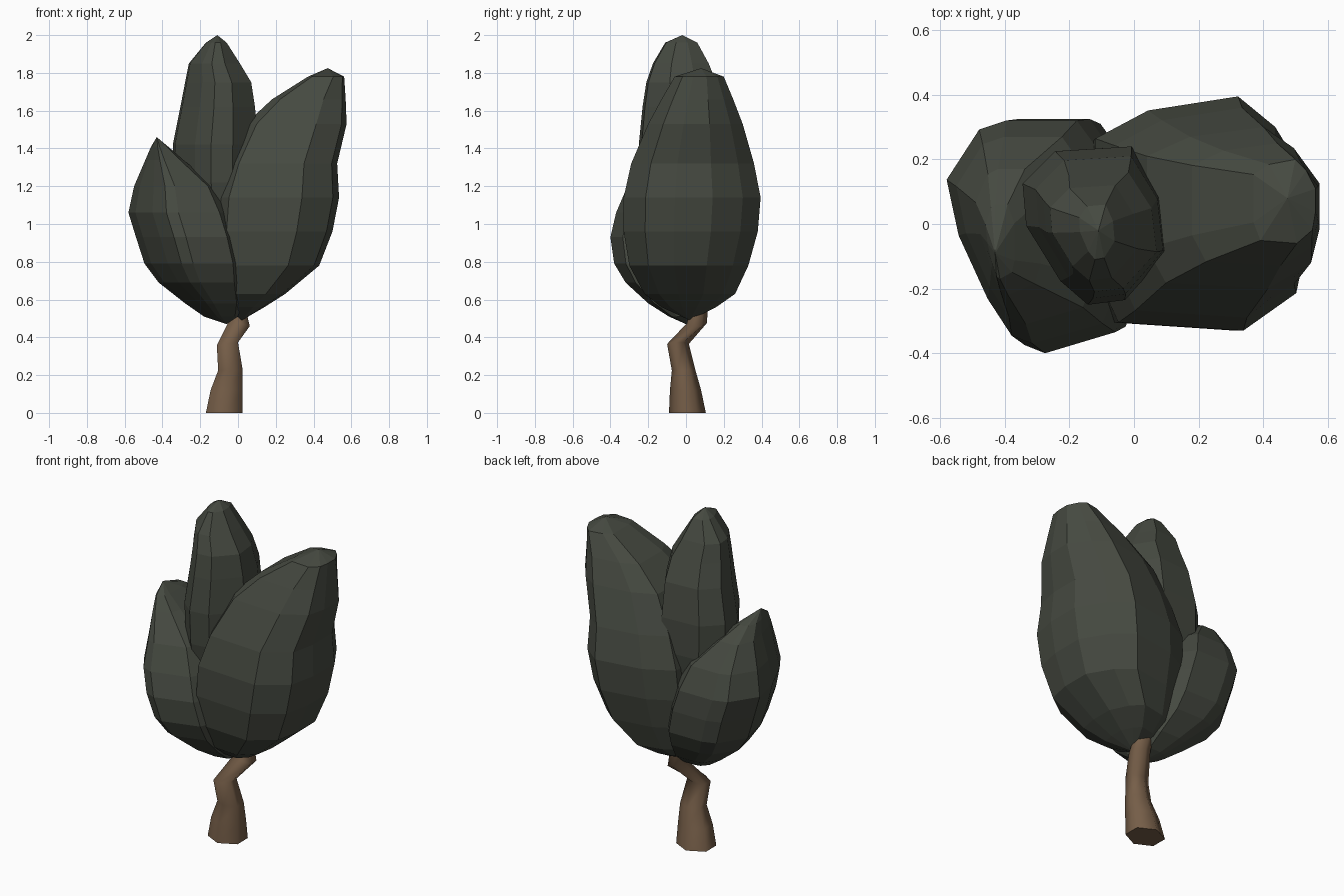
import bpy, bmesh, math


def material(name, rgb):
    m = bpy.data.materials.new(name)
    m.diffuse_color = (*rgb, 1)
    return m


LEAF = material("dark_green", (0.06, 0.067, 0.052))
BARK = material("brown", (0.18, 0.112, 0.065))


def loft(name, mat, section, rings, bottom=None, top=None, smooth=False):
    """Skin a unit cross-section through rings (z, xmin, xmax, ymin, ymax[, tilt])."""
    n = len(section)
    bm = bmesh.new()
    loops = []
    for z, x0, x1, y0, y1, *tilt in rings:
        cx, cy, rx, ry = (x0 + x1) / 2, (y0 + y1) / 2, (x1 - x0) / 2, (y1 - y0) / 2
        t = tilt[0] if tilt else 0
        loops.append([bm.verts.new((cx + rx * u, cy + ry * v, z + t * rx * u))
                      for u, v in section])
    for a, b in zip(loops, loops[1:]):
        for i in range(n):
            j = (i + 1) % n
            bm.faces.new((a[i], a[j], b[j], b[i])).smooth = smooth
    # caps: a fan to a point, or a flat polygon
    for loop, tip in ((loops[0][::-1], bottom), (loops[-1], top)):
        if tip:
            v = bm.verts.new(tip)
            for i in range(n):
                bm.faces.new((loop[i], loop[(i + 1) % n], v))
        else:
            bm.faces.new(loop)
    bmesh.ops.recalc_face_normals(bm, faces=bm.faces)
    me = bpy.data.meshes.new(name)
    bm.to_mesh(me)
    bm.free()
    me.materials.append(mat)
    ob = bpy.data.objects.new(name, me)
    bpy.context.collection.objects.link(ob)
    return ob


# Crooked trunk, six sides, smooth
hexagon = [(math.cos(a) / math.cos(math.pi / 6), math.sin(a))
           for a in (math.pi / 6 + i * math.pi / 3 for i in range(6))]
loft("trunk", BARK, hexagon, [
    (0.00, -0.17, 0.025, -0.09, 0.105),
    (0.12, -0.145, 0.025, -0.085, 0.08),
    (0.225, -0.105, 0.025, -0.075, 0.05),
    (0.365, -0.112, 0.0, -0.10, 0.015, 0.15),
    (0.475, -0.045, 0.062, 0.005, 0.11, -0.3),
    (0.60, -0.07, 0.03, 0.03, 0.12)], smooth=True)

# Large right-hand foliage clump
loft("foliage_right", LEAF,
     [(1, 0.3), (0.7, 0.74), (0.35, 1), (-0.5, 0.88), (-1, 0.64), (-1, -0.5),
      (-0.78, -0.93), (0.4, -1), (0.9, -0.68), (1, -0.25)], [
    (0.56, -0.06, 0.14, -0.13, 0.16),
    (0.63, -0.09, 0.25, -0.22, 0.26),
    (0.78, -0.12, 0.43, -0.30, 0.33),
    (0.96, -0.13, 0.50, -0.33, 0.38),
    (1.14, -0.12, 0.535, -0.33, 0.395),
    (1.32, -0.06, 0.525, -0.29, 0.36),
    (1.53, 0.04, 0.575, -0.20, 0.30),
    (1.66, 0.18, 0.57, -0.13, 0.25),
    (1.78, 0.37, 0.562, -0.06, 0.20)],
    bottom=(0.02, 0.02, 0.49), top=(0.475, 0.08, 1.825))

# Low left-hand foliage clump
loft("foliage_left", LEAF,
     [(1, 0.5), (0.52, 1), (-0.31, 1), (-0.62, 0.92), (-1, 0.47), (-0.86, -0.03),
      (-0.52, -0.6), (-0.24, -0.93), (0, -1), (0.82, -0.82), (1, -0.5)], [
    (0.51, -0.18, 0.0, -0.09, 0.08),
    (0.58, -0.28, 0.02, -0.20, 0.17),
    (0.69, -0.42, 0.02, -0.32, 0.26),
    (0.79, -0.495, 0.02, -0.38, 0.31),
    (0.93, -0.54, -0.01, -0.40, 0.325),
    (1.06, -0.58, -0.05, -0.37, 0.32),
    (1.20, -0.55, -0.12, -0.31, 0.27),
    (1.34, -0.49, -0.29, -0.22, 0.17),
    (1.41, -0.46, -0.37, -0.17, 0.06)],
    bottom=(-0.06, 0.0, 0.47), top=(-0.43, -0.09, 1.46))

# Tall central foliage clump
loft("foliage_centre", LEAF,
     [(1, -0.33), (0.91, 0.4), (0.5, 1), (-0.55, 0.94), (-1, 0.53), (-0.95, 0),
      (-0.48, -0.7), (-0.1, -1), (0.41, -0.94)], [
    (0.85, -0.22, 0.03, -0.14, 0.14),
    (1.02, -0.30, 0.07, -0.20, 0.21),
    (1.22, -0.34, 0.10, -0.24, 0.24),
    (1.42, -0.345, 0.105, -0.25, 0.24),
    (1.62, -0.305, 0.09, -0.23, 0.21),
    (1.75, -0.28, 0.07, -0.21, 0.16),
    (1.85, -0.26, 0.01, -0.175, 0.12),
    (1.96, -0.17, -0.06, -0.11, 0.06)],
    bottom=(-0.1, 0.0, 0.75), top=(-0.11, -0.02, 2.0))
